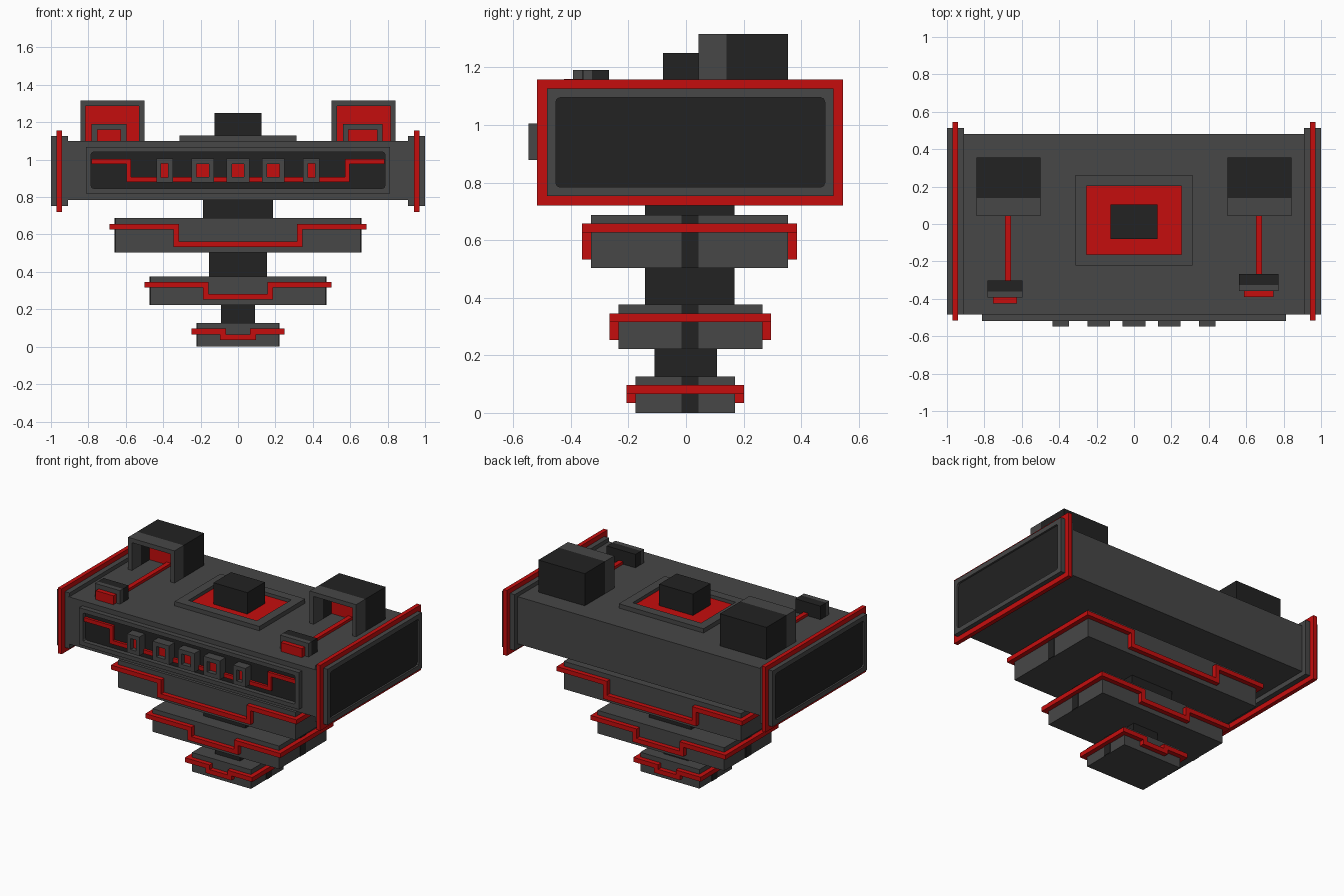
import bpy, bmesh
from mathutils import Vector

if "Cube" in bpy.data.objects:
    bpy.data.objects.remove(bpy.data.objects["Cube"], do_unlink=True)


def material(name, rgb):
    m = bpy.data.materials.new(name)
    m.use_nodes = True
    m.diffuse_color = (*rgb, 1)
    m.node_tree.nodes["Principled BSDF"].inputs["Base Color"].default_value = (*rgb, 1)
    return m


GREY = material("hull grey", (0.063, 0.063, 0.063))
DARK = material("dark grey", (0.016, 0.016, 0.016))
RED = material("signal red", (0.56, 0.004, 0.004))


def finish(name, bm, *mats):
    bmesh.ops.recalc_face_normals(bm, faces=bm.faces)
    me = bpy.data.meshes.new(name)
    bm.to_mesh(me)
    bm.free()
    for m in mats:
        me.materials.append(m)
    ob = bpy.data.objects.new(name, me)
    bpy.context.collection.objects.link(ob)
    return ob


def box_mesh(x, y, z):
    bm = bmesh.new()
    bmesh.ops.create_cube(bm, size=1)
    for v in bm.verts:
        v.co = [(a + b) / 2 + c * (b - a) for (a, b), c in zip((x, y, z), v.co)]
    return bm


def box(name, x, y, z, mat):
    """Plain block from (min, max) ranges."""
    return finish(name, box_mesh(x, y, z), mat)


def recessed_box(name, x, y, z, direction, rim, depth, floor_mat, corner=0):
    """Grey block with a sunken coloured panel in the face pointing along direction."""
    bm = box_mesh(x, y, z)
    bm.normal_update()
    face = max(bm.faces, key=lambda f: f.normal.dot(Vector(direction)))
    bmesh.ops.inset_region(bm, faces=[face], thickness=rim, use_even_offset=True)
    bmesh.ops.inset_individual(bm, faces=[face], thickness=0, depth=-depth)
    face.material_index = 1
    if corner:
        edges = [e for v in face.verts for e in v.link_edges if e not in face.edges[:]]
        bmesh.ops.bevel(bm, geom=edges, offset=corner, segments=2, profile=0.5, affect='EDGES')
    return finish(name, bm, GREY, floor_mat)


def extrude_xz(name, pts, y, mat):
    """Profile in the x-z plane pushed through the y range."""
    bm = bmesh.new()
    face = bm.faces.new([bm.verts.new((px, y[0], pz)) for px, pz in pts])
    ext = bmesh.ops.extrude_face_region(bm, geom=[face])["geom"]
    for v in ext:
        if isinstance(v, bmesh.types.BMVert):
            v.co.y = y[1]
    return finish(name, bm, mat)


def stepped_band(name, half, step, hi, lo, w, y):
    """Red ribbon that drops from height hi to lo in the middle."""
    right = [(step - w, lo + w), (step - w, hi), (half, hi), (half, hi - w), (step, hi - w), (step, lo)]
    left = [(-px, pz) for px, pz in reversed(right)]
    extrude_xz(name, right + left, y, RED)


# Stacked tiers: half width, y range, z range, band step, band top, band bottom
tiers = [
    ("lower", 0.218, (-0.175, 0.17), (0.0, 0.127), 0.095, 0.096, 0.035),
    ("middle", 0.468, (-0.235, 0.265), (0.222, 0.376), 0.188, 0.346, 0.253),
    ("upper", 0.655, (-0.33, 0.355), (0.503, 0.688), 0.345, 0.657, 0.533),
]
for name, hx, y, z, step, hi, lo in tiers:
    box(name + "_tier", (-hx, hx), y, z, GREY)
    b = 0.031
    stepped_band(name + "_band_front", hx + b, step, hi, lo, 0.03, (y[0] - b, y[0]))
    stepped_band(name + "_band_back", hx + b, step, hi, lo, 0.03, (y[1], y[1] + b))
    for s, side in ((-1, "right"), (1, "left")):
        box(f"{name}_band_{side}", sorted((s * hx, s * (hx + b))), y, (hi - 0.03, hi), RED)
        box(f"{name}_side_strip_{side}", sorted((s * (hx - 0.004), s * (hx + 0.004))),
            (-0.015, 0.043), (z[0] + 0.001, z[1] - 0.001), DARK)

# Necks between the tiers
for name, hx, y, z in [("lower_neck", 0.092, (-0.11, 0.107), (0.12, 0.23)),
                       ("middle_neck", 0.155, (-0.143, 0.168), (0.37, 0.51)),
                       ("upper_neck", 0.187, (-0.143, 0.168), (0.68, 0.79))]:
    box(name, (-hx, hx), y, z, DARK)

# Main hull and its end caps
box("hull", (-0.915, 0.915), (-0.485, 0.48), (0.785, 1.10), GREY)
for s, side in ((-1, "right"), (1, "left")):
    recessed_box("end_cap_" + side, sorted((s * 0.908, s * 1.0)), (-0.483, 0.513), (0.753, 1.126),
                 (s, 0, 0), 0.031, 0.012, DARK, 0.015)
    box("end_cap_ring_" + side, sorted((s * 0.942, s * 0.97)), (-0.517, 0.545), (0.72, 1.157), RED)

# Front panel with ribbon and framed windows
recessed_box("front_panel", (-0.812, 0.812), (-0.518, -0.47), (0.82, 1.067),
             (0, -1, 0), 0.027, 0.03, DARK, 0.012)
stepped_band("front_panel_band", 0.784, 0.597, 1.003, 0.88, 0.026, (-0.505, -0.486))
for i, (cx, w, rim) in enumerate([(-0.392, 0.09, 0.026), (-0.188, 0.122, 0.028), (0, 0.122, 0.028),
                                  (0.188, 0.122, 0.028), (0.392, 0.09, 0.026)]):
    recessed_box(f"window_frame_{i + 1}", (cx - w / 2, cx + w / 2), (-0.547, -0.486), (0.879, 1.005),
                 (0, -1, 0), rim, 0.03, RED)

# Deck tray with central block
recessed_box("deck_tray", (-0.313, 0.313), (-0.222, 0.262), (1.09, 1.129), (0, 0, 1), 0.06, 0.022, RED)
box("deck_block", (-0.125, 0.125), (-0.08, 0.105), (1.10, 1.25), DARK)

# Hooded housings at the rear of the deck
for s, side in ((-1, "right"), (1, "left")):
    arch = [(0.5, 1.10), (0.5, 1.315), (0.843, 1.315), (0.843, 1.10),
            (0.815, 1.10), (0.815, 1.286), (0.53, 1.286), (0.53, 1.10)]
    arch = [(s * px, pz) for px, pz in arch]
    hx = sorted((s * 0.5, s * 0.843))
    extrude_xz("housing_arch_" + side, arch, (0.043, 0.14), GREY)
    extrude_xz("housing_shell_" + side, arch, (0.14, 0.24), DARK)
    box("housing_back_" + side, hx, (0.24, 0.355), (1.10, 1.315), DARK)
    box("housing_inner_panel_" + side, sorted((s * 0.53, s * 0.815)), (0.232, 0.241), (1.10, 1.286), RED)

# Small pods at the front of the deck, each linked to its housing by a red strip
for side, cx, hw, back in [("right", -0.69, 0.093, -0.302), ("left", 0.667, 0.106, -0.267)]:
    x = (cx - hw, cx + hw)
    box("pod_back_" + side, x, (back - 0.06, back), (1.10, 1.19), DARK)
    box("pod_frame_" + side, x, (back - 0.091, back - 0.06), (1.10, 1.19), GREY)
    inner = hw - 0.028
    box("pod_light_" + side, (cx - inner, cx + inner), (back - 0.122, back - 0.091), (1.10, 1.16), RED)
    sx = -0.674 if cx < 0 else 0.668
    box("deck_strip_" + side, (sx - 0.016, sx + 0.016), (back, 0.235), (1.095, 1.118), RED)
